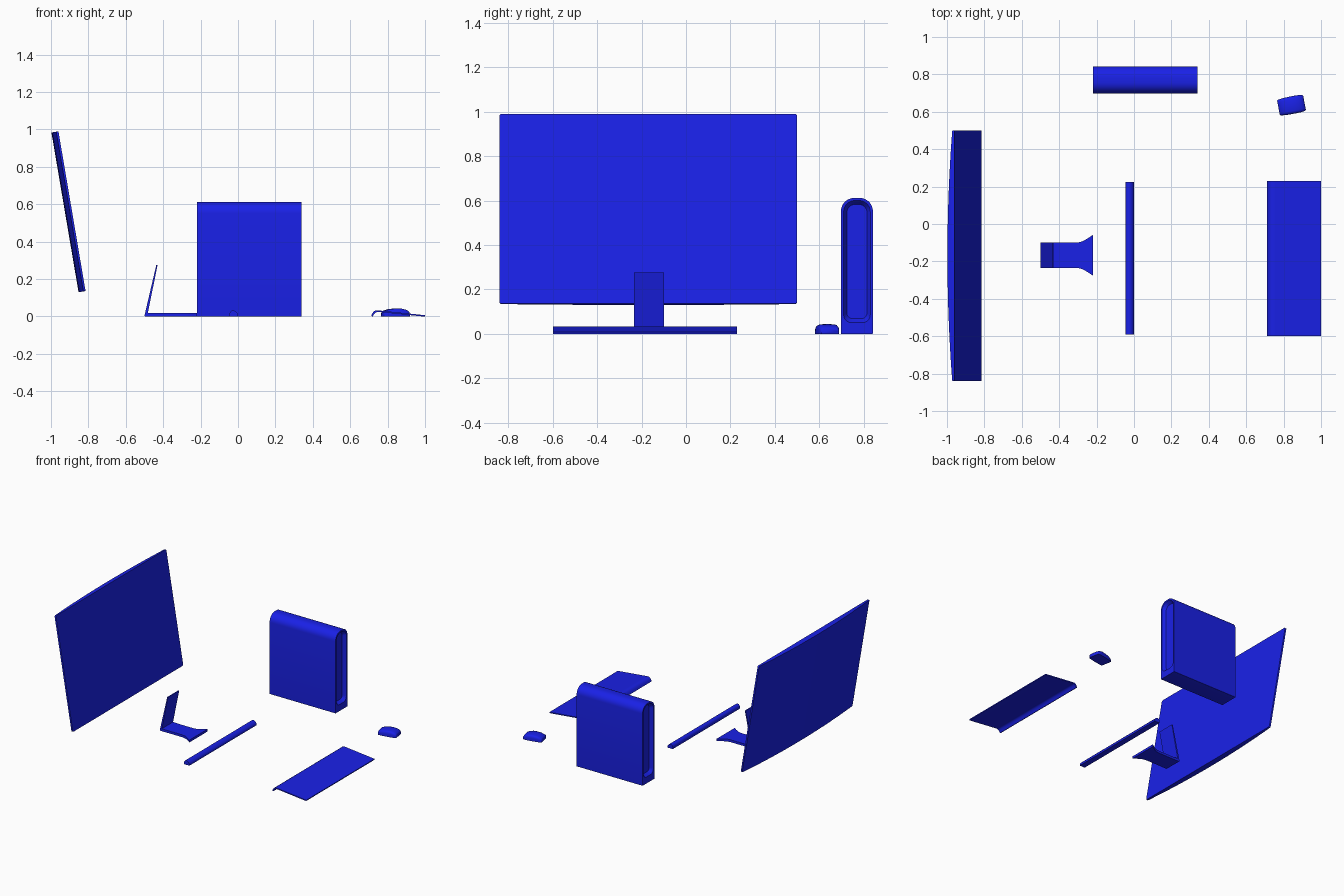
import bpy, bmesh, math
from mathutils import Matrix, Vector

if "Cube" in bpy.data.objects:
    bpy.data.objects.remove(bpy.data.objects["Cube"])

blue = bpy.data.materials.new("blue_plastic")
blue.diffuse_color = (0.01, 0.015, 0.8, 1)
blue.use_nodes = True
blue.node_tree.nodes["Principled BSDF"].inputs["Base Color"].default_value = blue.diffuse_color


def finish(name, bm, smooth=35):
    bmesh.ops.recalc_face_normals(bm, faces=bm.faces)
    mesh = bpy.data.meshes.new(name)
    bm.to_mesh(mesh)
    bm.free()
    ob = bpy.data.objects.new(name, mesh)
    bpy.context.collection.objects.link(ob)
    mesh.materials.append(blue)
    bpy.ops.object.select_all(action='DESELECT')
    ob.select_set(True)
    bpy.context.view_layer.objects.active = ob
    bpy.ops.object.shade_smooth_by_angle(angle=math.radians(smooth))
    return ob


def loft(rings):
    """Bridge equal-length rings of points and cap both ends."""
    bm = bmesh.new()
    loops = [[bm.verts.new(p) for p in r] for r in rings]
    n = len(loops[0])
    for a, b in zip(loops, loops[1:]):
        for i in range(n):
            j = (i + 1) % n
            bm.faces.new((a[i], a[j], b[j], b[i]))
    bm.faces.new(loops[0][::-1])
    bm.faces.new(loops[-1])
    return bm


def along_y(profile, y0, y1):
    return loft([[(x, y, z) for x, z in profile] for y in (y0, y1)])


def rounded_rect(x, cy, half, z0, z1, r_top, r_bottom, seg=8):
    pts = []
    corners = ((1, z1 - r_top, r_top, 0), (-1, z1 - r_top, r_top, 90),
               (-1, z0 + r_bottom, r_bottom, 180), (1, z0 + r_bottom, r_bottom, 270))
    for side, cz, r, start in corners:
        for k in range(seg + 1):
            a = math.radians(start + 90 * k / seg)
            pts.append((x, cy + side * (half - r) + r * math.cos(a), cz + r * math.sin(a)))
    return pts


# Monitor: flat front, bowed back, leaning backwards
low, high = Vector((-0.815, 0, 0.136)), Vector((-0.96, 0, 0.99))
up = (high - low).normalized()
back = Vector((-up.z, 0, up.x))
cy, half, seg = -0.17, 0.67, 24
plan = [(cy + half, 0), (cy - half, 0)]
for k in range(seg + 1):
    t = -1 + 2 * k / seg
    plan.append((cy + half * t, 0.012 + 0.026 * (1 - t * t)))
bm = loft([[base + back * d + Vector((0, y, 0)) for y, d in plan] for base in (low, high)])
corner_edges = [e for e in bm.edges
                if abs((e.verts[0].co - e.verts[1].co).normalized().dot(back)) > 0.99]
bmesh.ops.bevel(bm, geom=corner_edges, offset=0.008, segments=3, affect='EDGES', profile=0.5)
finish("monitor", bm)

# Monitor stand: bent upright and flared foot
finish("stand_upright", along_y([(-0.5, 0.005), (-0.437, 0.275), (-0.43, 0.275), (-0.482, 0.02),
                                 (-0.44, 0.018), (-0.44, 0), (-0.495, 0)], -0.235, -0.1))
flare = [(-0.44, 0.067), (-0.31, 0.067), (-0.29, 0.07), (-0.27, 0.077), (-0.245, 0.092), (-0.22, 0.109)]
foot = [(x, -0.167 + w) for x, w in flare] + [(x, -0.167 - w) for x, w in reversed(flare)]
finish("stand_foot", loft([[(x, y, z) for x, y in foot] for z in (0, 0.018)]))

# Speaker bar
finish("speaker_bar", along_y([(-0.045, 0), (-0.045, 0.016), (-0.041, 0.026), (-0.034, 0.032),
                               (-0.024, 0.033), (-0.012, 0.028), (-0.002, 0.016), (0, 0.01), (0, 0)],
                              -0.59, 0.225))

# Computer case with rounded top and sunken end panels
x0, x1, yc = -0.22, 0.34, 0.77


def shell(x):
    return rounded_rect(x, yc, 0.072, 0, 0.612, 0.06, 0.002)


def rim(x):
    return rounded_rect(x, yc, 0.06, 0.05, 0.6, 0.05, 0.035)


def panel(x):
    return rounded_rect(x, yc, 0.045, 0.068, 0.582, 0.035, 0.025)


finish("computer_case", loft([panel(x0 + 0.025), rim(x0), shell(x0),
                              shell(x1), rim(x1), panel(x1 - 0.025)]), 30)

# Keyboard: thin sheet hooked down at the rear
top = [(0.712, 0.003), (0.718, 0.016), (0.726, 0.027), (0.738, 0.033), (0.755, 0.032), (0.98, 0.009), (1.0, 0.007)]
under = [(1.0, 0), (0.98, 0.001), (0.757, 0.024), (0.742, 0.024), (0.733, 0.019), (0.726, 0.011), (0.72, 0)]
finish("keyboard", along_y(top + under, -0.6, 0.23))

# Mouse: domed sections along its length
stations = [(-0.071, 0.039, 0.02), (-0.066, 0.043, 0.03), (-0.035, 0.046, 0.04), (0, 0.047, 0.0435),
            (0.025, 0.047, 0.043), (0.05, 0.046, 0.037), (0.066, 0.043, 0.029), (0.071, 0.039, 0.02)]
dome = [(1, 0), (1, 0.5), (0.95, 0.76), (0.84, 0.91), (0.65, 0.98), (0, 1)]
section = dome + [(-w, h) for w, h in reversed(dome[:-1])]
bm = loft([[(x, w * hw, h * hh) for w, h in section] for x, hw, hh in stations])
bm.transform(Matrix.Translation((0.842, 0.635, 0)) @ Matrix.Rotation(math.radians(11), 4, 'Z'))
finish("mouse", bm, 50)
